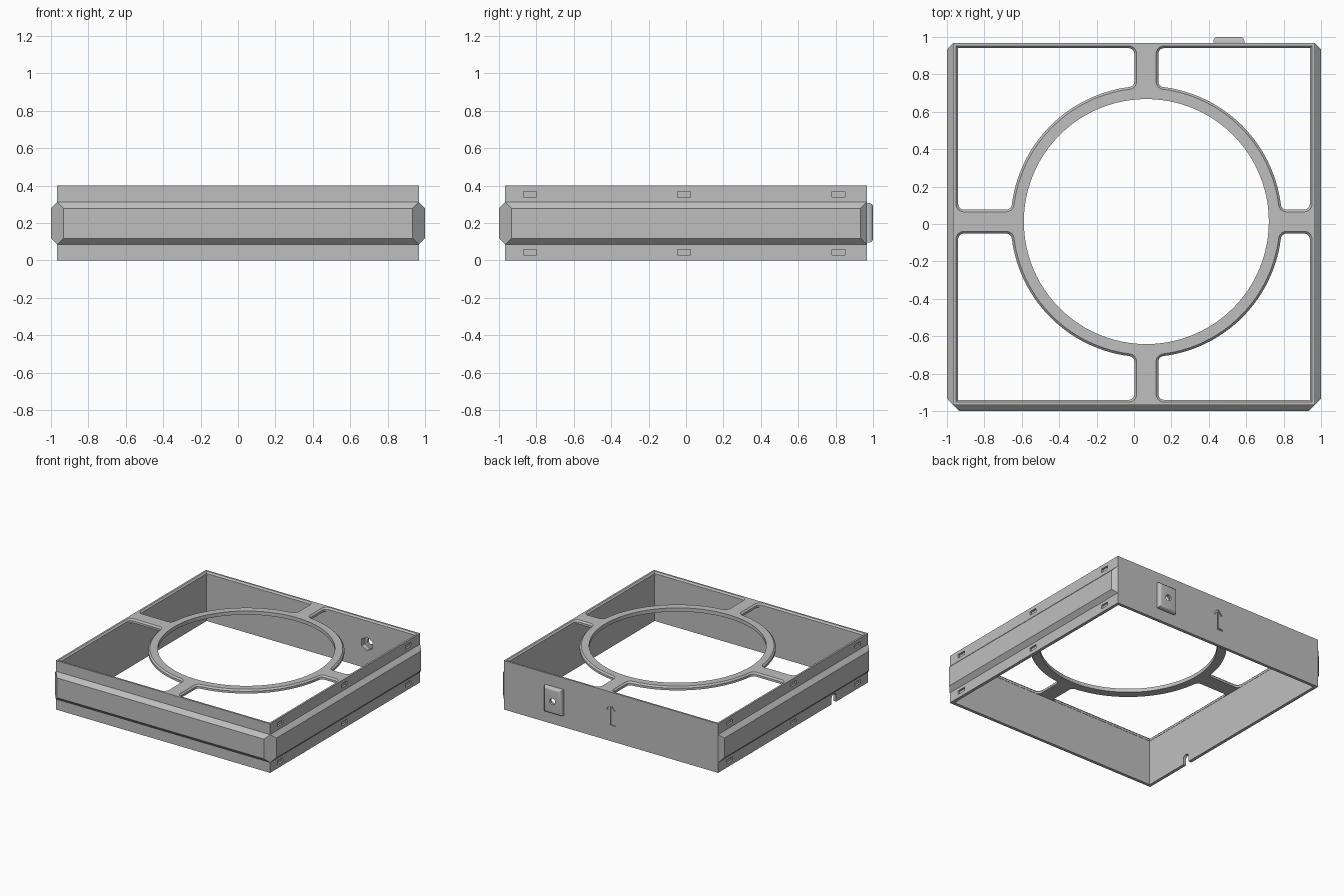
import bpy, bmesh, math
from mathutils import Matrix, Vector

if "Cube" in bpy.data.objects:
    bpy.data.objects.remove(bpy.data.objects["Cube"], do_unlink=True)

GREY = bpy.data.materials.new("plain grey")
GREY.use_nodes = True
COLOUR = (0.52, 0.52, 0.52, 1)
GREY.diffuse_color = COLOUR
GREY.node_tree.nodes["Principled BSDF"].inputs["Base Color"].default_value = COLOUR

H = 0.40          # frame height
S = 0.967         # half width to the outer wall face
IN = 0.94         # half width to the inner wall face
CX, CY = 0.066, 0.013   # ring centre


def new_object(name, bm):
    bmesh.ops.recalc_face_normals(bm, faces=bm.faces)
    me = bpy.data.meshes.new(name)
    bm.to_mesh(me)
    bm.free()
    me.materials.append(GREY)
    ob = bpy.data.objects.new(name, me)
    bpy.context.collection.objects.link(ob)
    return ob


def box(name, lo, hi, spin_y=0.0):
    lo, hi = Vector(lo), Vector(hi)
    bm = bmesh.new()
    m = (Matrix.Translation((lo + hi) / 2) @ Matrix.Rotation(spin_y, 4, 'Y')
         @ Matrix.Diagonal((*(hi - lo), 1)))
    bmesh.ops.create_cube(bm, size=1, matrix=m)
    return new_object(name, bm)


def loft(name, rings, caps=(True, True)):
    """Solid through a list of point loops of equal length."""
    bm = bmesh.new()
    loops = [[bm.verts.new(p) for p in r] for r in rings]
    n = len(rings[0])
    for a, b in zip(loops, loops[1:]):
        for i in range(n):
            j = (i + 1) % n
            bm.faces.new((a[i], a[j], b[j], b[i]))
    if caps[0]:
        bm.faces.new(loops[0])
    if caps[1]:
        bm.faces.new(loops[-1])
    return new_object(name, bm)


def cylinder(name, x, z, r, y0, y1, sides):
    turns = [2 * math.pi * (i + 0.5) / sides for i in range(sides)]
    return loft(name, [[(x + r * math.cos(t), y, z + r * math.sin(t)) for t in turns]
                       for y in (y0, y1)])


def cut(target, cutters, remove=True):
    for c in cutters:
        c.hide_render = True
        mod = target.modifiers.new("cut", 'BOOLEAN')
        mod.operation, mod.solver, mod.object = 'DIFFERENCE', 'EXACT', c
        bpy.context.view_layer.objects.active = target
        bpy.ops.object.modifier_apply(modifier=mod.name)
        if remove:
            bpy.data.objects.remove(c, do_unlink=True)


def arc(cx, cy, r, a0, a1, n):
    return [(cx + r * math.cos(a0 + (a1 - a0) * i / n),
             cy + r * math.sin(a0 + (a1 - a0) * i / n)) for i in range(n + 1)]


def window(sx, sy, grow):
    """Outline of one corner opening between ring, spokes and walls."""
    R, s, f = 0.725 - grow, 0.064 - grow, 0.03 + grow
    U, V = IN + grow - sx * CX, IN + grow - sy * CY
    k = s + f
    m = math.sqrt((R + f) ** 2 - k ** 2)
    a = math.atan2(k, m)
    h = math.pi / 2
    pts = arc(0, 0, R, a, h - a, 28)[1:-1]
    pts += arc(k, m, f, 2 * math.pi - h - a, math.pi, 6)
    pts += arc(k, V - f, f, math.pi, h, 6)
    pts += [(U, V)]
    pts += arc(U - f, k, f, 0, -h, 6)
    pts += arc(m, k, f, -h, a - math.pi, 6)
    return [(CX + sx * u, CY + sy * v) for u, v in pts]


# Square frame with the ring and spokes flush with its top
frame = box("frame", (-S, -S, 0), (S, S, H))
cutters = [box("pocket", (-IN - .002, -IN - .002, -.1), (IN + .002, IN + .002, H - .03))]
for sx in (-1, 1):
    for sy in (-1, 1):
        levels = ((H - .1, 0), (H - .012, 0), (H, .012), (H + .05, .012))
        cutters.append(loft("window", [[(x, y, z) for x, y in window(sx, sy, g)]
                                       for z, g in levels]))
cutters.append(loft("ring_hole", [[(x, y, z) for x, y in arc(CX, CY, .655, 0, 2 * math.pi, 96)[:-1]]
                                  for z in (H - .1, H + .1)]))

# Shallow slots on both sides
for side in (-1, 1):
    for y in (-.835, -.01, .815):
        for z in (.045, .355):
            x0, x1 = sorted((side * (S - .015), side * (S + .05)))
            cutters.append(box("slot", (x0, y - .035, z - .015), (x1, y + .035, z + .015)))

# Round-topped cable notch in the bottom of one side
notch = [(-.555, -.1), (-.495, -.1)] + arc(-.525, .045, .03, 0, math.pi, 10)
cutters.append(loft("notch", [[(x, y, z) for y, z in notch] for x in (-1.1, -.9)]))

# Engraved arrow on the back
y0, y1 = S - .008, S + .05
w = .006
cutters += [box("arrow_stem", (-w, y0, .14), (w, y1, .295)),
            box("arrow_foot", (-.045, y0, .13), (w + .001, y1, .142))]
for d in (-1, 1):
    cutters.append(box("arrow_head", (d * .018 - w, y0, .248), (d * .018 + w, y1, .302),
                       -d * math.radians(40)))
cut(frame, cutters)

# Tapered rails on the front and both sides
half, inner = S, S - .033
for name, turn in (("front_rail", 0), ("left_rail", 90), ("right_rail", -90)):
    rail = loft(name, [[(-half, -S, .085), (half, -S, .085), (half, -S, .312), (-half, -S, .312)],
                       [(-inner, -1, .118), (inner, -1, .118), (inner, -1, .279), (-inner, -1, .279)]])
    rail.data.transform(Matrix.Rotation(math.radians(turn), 4, 'Z'))

# Rounded boss on the back
boss = box("back_boss", (.425, S, .095), (.59, 1, .307))
bm = bmesh.new()
bm.from_mesh(boss.data)
edges = [e for e in bm.edges if all(v.co.y > .99 for v in e.verts)]
bmesh.ops.bevel(bm, geom=edges, offset=.022, segments=5, profile=.5, affect='EDGES')
bm.to_mesh(boss.data)
bm.free()

# Bolt hole with a hexagonal nut pocket on the inside
bolt = cylinder("bolt_hole", .505, .2, .025, .9, 1.1, 24)
nut = cylinder("nut_pocket", .505, .2, .055, .9, .982, 6)
cut(frame, [nut], remove=False)
cut(boss, [nut, bolt])

# Smooth the round surfaces, keep the edges sharp
bpy.ops.object.select_all(action='DESELECT')
for ob in (frame, boss):
    ob.select_set(True)
bpy.context.view_layer.objects.active = frame
bpy.ops.object.shade_smooth_by_angle(angle=math.radians(25))
